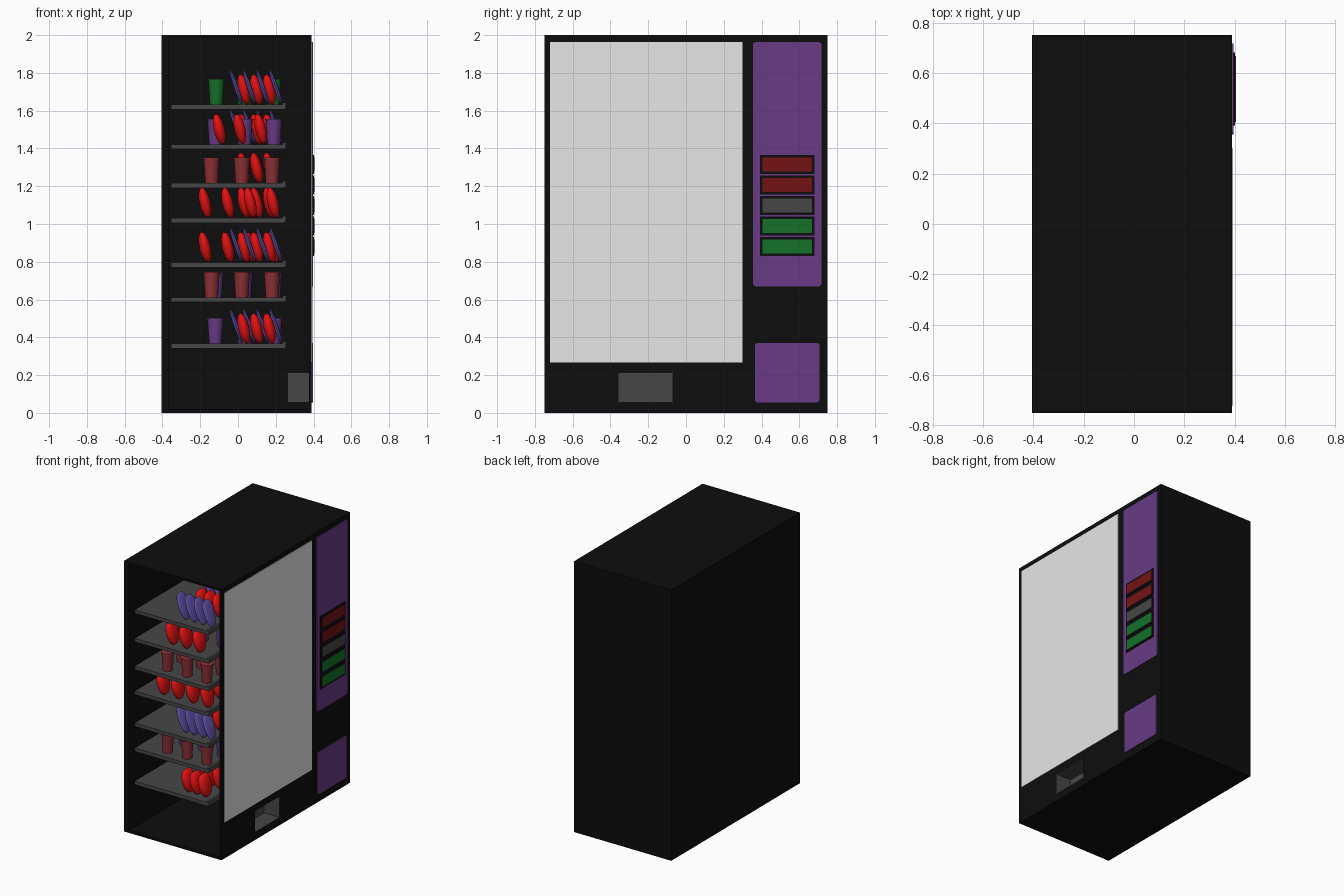
import bpy, bmesh, math
from mathutils import Matrix

if "Cube" in bpy.data.objects:
    bpy.data.objects.remove(bpy.data.objects["Cube"], do_unlink=True)


def material(name, r, g, b):
    m = bpy.data.materials.new(name)
    m.use_nodes = True
    m.diffuse_color = (r, g, b, 1)
    m.node_tree.nodes["Principled BSDF"].inputs["Base Color"].default_value = (r, g, b, 1)
    return m


BLACK = material("cabinet black", 0.004, 0.004, 0.004)
GLASS = material("window pale grey", 0.8, 0.8, 0.8)
PURPLE = material("panel purple", 0.14, 0.044, 0.235)
RED = material("button red", 0.175, 0.006, 0.007)
GREEN = material("button green", 0.007, 0.165, 0.023)
GREY = material("shelf grey", 0.062, 0.062, 0.062)
BAG_RED = material("bag red", 0.8, 0.006, 0.006)
BAG_BLUE = material("bar violet blue", 0.14, 0.095, 0.46)
CUP_RED = material("cup dull red", 0.26, 0.03, 0.035)


def make_object(name, bm, mat):
    bmesh.ops.recalc_face_normals(bm, faces=bm.faces)
    mesh = bpy.data.meshes.new(name)
    bm.to_mesh(mesh)
    bm.free()
    mesh.materials.append(mat)
    ob = bpy.data.objects.new(name, mesh)
    bpy.context.collection.objects.link(ob)
    return ob


def box_mesh(x, y, z):
    """Box from (low, high) pairs."""
    bm = bmesh.new()
    bmesh.ops.create_cube(bm, size=1)
    for v in bm.verts:
        v.co = [lo + (c + 0.5) * (hi - lo) for c, (lo, hi) in zip(v.co, (x, y, z))]
    return bm


def box(name, x, y, z, mat):
    return make_object(name, box_mesh(x, y, z), mat)


def panel(name, x, y, z, mat, radius=0.015):
    """Plate facing +x with rounded corners."""
    bm = box_mesh(x, y, z)
    edges = [e for e in bm.edges if abs(e.verts[0].co.x - e.verts[1].co.x) > 1e-5]
    bmesh.ops.bevel(bm, geom=edges, offset=radius, segments=3, profile=0.5, affect='EDGES')
    return make_object(name, bm, mat)


def cut(target, x, y, z):
    cutter = box("cutter", x, y, z, BLACK)
    cutter.hide_render = True
    mod = target.modifiers.new("cut", 'BOOLEAN')
    mod.operation, mod.solver, mod.object = 'DIFFERENCE', 'EXACT', cutter
    bpy.context.view_layer.objects.active = target
    bpy.ops.object.modifier_apply(modifier=mod.name)
    bpy.data.objects.remove(cutter, do_unlink=True)


# Cabinet: display space open at the side, window opening, delivery slot
cabinet = box("cabinet", (-0.405, 0.39), (-0.75, 0.75), (0, 2), BLACK)
cut(cabinet, (-0.365, 0.375), (-0.9, 0.305), (0.02, 1.985))
cut(cabinet, (0.3, 0.5), (-0.71, 0.29), (0.28, 1.95))
cut(cabinet, (0.3, 0.5), (-0.36, -0.07), (0.055, 0.215))

# Window pane
box("window", (0.387, 0.394), (-0.72, 0.30), (0.268, 1.963), GLASS)

# Delivery bin, open towards the customer
bm = box_mesh((0.262, 0.389), (-0.36, -0.07), (0.055, 0.215))
bmesh.ops.delete(bm, geom=[f for f in bm.faces if f.calc_center_median().x > 0.38], context='FACES')
tray = make_object("delivery_bin", bm, GREY)
tray.modifiers.new("thickness", 'SOLIDIFY').thickness = 0.004

# Control panels
panel("upper_panel", (0.385, 0.396), (0.355, 0.717), (0.67, 1.963), PURPLE)
panel("lower_panel", (0.385, 0.396), (0.365, 0.707), (0.055, 0.37), PURPLE)

# Buttons in raised black frames
for i, mat in enumerate((GREEN, GREEN, GREY, RED, RED)):
    z = 0.88 + i * 0.109
    box("button_frame", (0.39, 0.402), (0.392, 0.68), (z - 0.05, z + 0.05), BLACK)
    box("button", (0.395, 0.405), (0.405, 0.668), (z - 0.037, z + 0.037), mat)


# Product meshes, with the base at z = 0
def pouch(name, mat, thick, width, height, lean):
    bm = bmesh.new()
    bmesh.ops.create_uvsphere(bm, u_segments=14, v_segments=10, radius=1)
    for v in bm.verts:
        y = math.copysign(abs(v.co.y) ** 0.7, v.co.y)
        taper = 1 + 0.15 * v.co.z
        v.co = (v.co.x * thick / 2, y * taper * width / 2, v.co.z * height / 2)
    bmesh.ops.rotate(bm, verts=bm.verts, matrix=Matrix.Rotation(-lean, 3, 'Y'))
    bmesh.ops.translate(bm, verts=bm.verts, vec=(0, 0, height / 2 * math.cos(lean)))
    return smooth_mesh(name, bm, mat)


def cup(name, mat):
    bm = bmesh.new()
    for r1, r2, depth, z in ((0.034, 0.042, 0.125, 0.0625), (0.047, 0.047, 0.01, 0.13)):
        bmesh.ops.create_cone(bm, cap_ends=True, segments=16, radius1=r1, radius2=r2,
                              depth=depth, matrix=Matrix.Translation((0, 0, z)))
    return smooth_mesh(name, bm, mat)


def smooth_mesh(name, bm, mat):
    ob = make_object(name, bm, mat)
    ob.select_set(True)
    bpy.context.view_layer.objects.active = ob
    bpy.ops.object.shade_smooth_by_angle(angle=math.radians(40))
    mesh = ob.data
    bpy.data.objects.remove(ob, do_unlink=True)
    return mesh


red_bag = pouch("red_bag", BAG_RED, 0.06, 0.12, 0.165, math.radians(13))
blue_bar = pouch("blue_bar", BAG_BLUE, 0.026, 0.11, 0.195, math.radians(19))

# Letter: name, mesh, first x, spacing
KINDS = {
    "B": ("blue_bar", blue_bar, -0.01, 0.07),
    "R": ("red_bag", red_bag, 0.03, 0.068),
    "r": ("red_bag", red_bag, -0.175, 0.12),
    "m": ("red_bag", red_bag, -0.10, 0.11),
    "C": ("red_cup", cup("red_cup", CUP_RED), -0.14, 0.16),
    "P": ("purple_cup", cup("purple_cup", PURPLE), -0.12, 0.155),
    "G": ("green_cup", cup("green_cup", GREEN), -0.115, 0.15),
}

# Shelves, each with six lanes of products from the open side inwards
SHELVES = ((1.62, "BRBRGR"), (1.41, "mPBRPB"), (1.205, "CCRCRC"), (1.02, "rRrRRr"),
           (0.785, "BRrBRB"), (0.6, "CPCGPC"), (0.355, "RRBPBR"))
for z, lanes in SHELVES:
    box("shelf", (-0.355, 0.25), (-0.70, 0.30), (z - 0.014, z + 0.012), GREY)
    box("shelf_lip", (0.235, 0.253), (-0.70, 0.30), (z - 0.01, z + 0.022), GREY)
    for lane, letter in enumerate(lanes):
        name, mesh, x, step = KINDS[letter]
        while x < 0.21:
            item = bpy.data.objects.new(name, mesh)
            item.location = (x, -0.62 + lane * 0.165, z + 0.012)
            bpy.context.collection.objects.link(item)
            x += step
